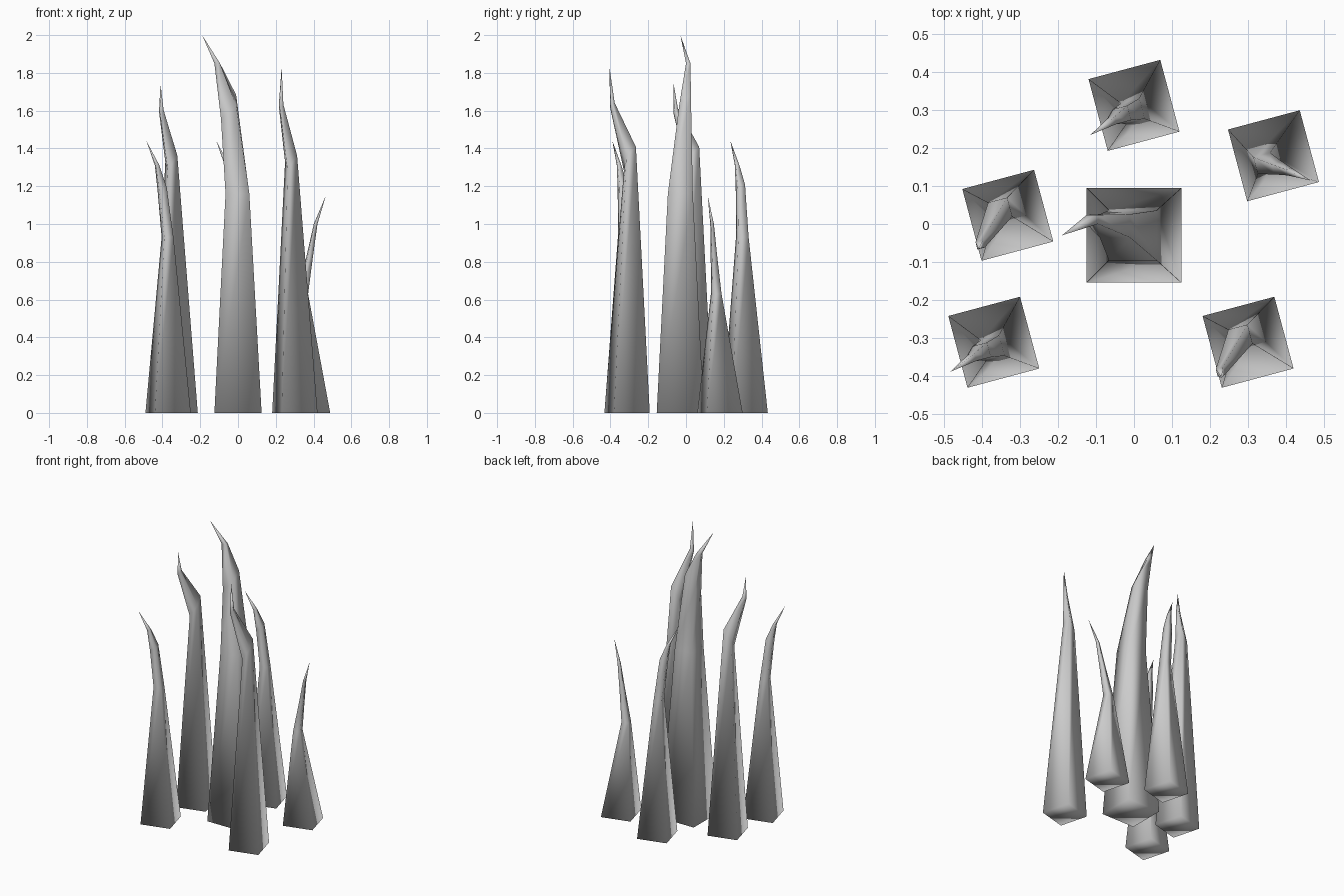
import bpy, math

if "Cube" in bpy.data.objects:
    bpy.data.objects.remove(bpy.data.objects["Cube"])


def spike(name, centre, angle, base_half, rings, tip):
    """Four-sided tapering spike; rings = (dx, dy, z, half_x, half_y, tilt), offsets from centre."""
    cx, cy = centre
    c, s = math.cos(math.radians(angle)), math.sin(math.radians(angle))
    verts, faces = [], [(3, 2, 1, 0)]
    for dx, dy, z, hx, hy, tilt in [(0, 0, 0, base_half, base_half, 0)] + rings:
        for sx, sy in ((-1, -1), (1, -1), (1, 1), (-1, 1)):
            px, py = sx * hx, sy * hy
            ox, oy = px * c - py * s, px * s + py * c
            verts.append((cx + dx + ox, cy + dy + oy, z + tilt * (ox + oy)))
    for r in range(len(rings)):
        for i in range(4):
            j = (i + 1) % 4
            a = r * 4
            faces.append((a + i, a + j, a + 4 + j, a + 4 + i))
    top = len(rings) * 4
    verts.append((cx + tip[0], cy + tip[1], tip[2]))
    faces += [(top + i, top + (i + 1) % 4, len(verts) - 1) for i in range(4)]
    mesh = bpy.data.meshes.new(name)
    mesh.from_pydata(verts, [], faces)
    mesh.shade_smooth()
    obj = bpy.data.objects.new(name, mesh)
    bpy.context.collection.objects.link(obj)
    return obj


# Large central spike
spike("centre_spike", (0, -0.03), 0, 0.125, [
    (-0.003, 0.0, 1.16, 0.063, 0.066, 0),
    (-0.05, 0.025, 1.62, 0.04, 0.031, 0.9),
    (-0.11, 0.042, 1.85, 0.015, 0.012, 0),
], (-0.19, 0.0, 2.0))

# Medium spikes sharing one shape
medium = [
    (-0.003, -0.015, 0.93, 0.025, 0.028, 0),
    (-0.032, -0.025, 1.19, 0.02, 0.02, 0.5),
    (-0.058, -0.042, 1.31, 0.01, 0.01, 0),
]
for name, centre in (("back_spike", (0, 0.313)), ("front_left_spike", (-0.37, -0.312))):
    spike(name, centre, 15, 0.098, medium, (-0.115, -0.078, 1.44))

# Tall slender spikes
for name, centre, bend_z, tip in (
        ("left_spike", (-0.333, 0.023), 1.60, (-0.077, -0.088, 1.74)),
        ("front_right_spike", (0.301, -0.312), 1.63, (-0.07, -0.093, 1.83))):
    spike(name, centre, 15, 0.098, [
        (-0.02, 0.015, 1.345, 0.026, 0.026, 1.25),
        (-0.073, -0.078, bend_z, 0.010, 0.010, 0.6),
    ], tip)

# Short spike bending the other way
spike("right_spike", (0.368, 0.18), 15, 0.098, [
    (-0.025, -0.02, 0.63, 0.023, 0.023, 0),
    (0.012, -0.032, 0.83, 0.014, 0.014, 0),
    (0.043, -0.042, 1.0, 0.008, 0.008, 0),
], (0.097, -0.065, 1.15))
